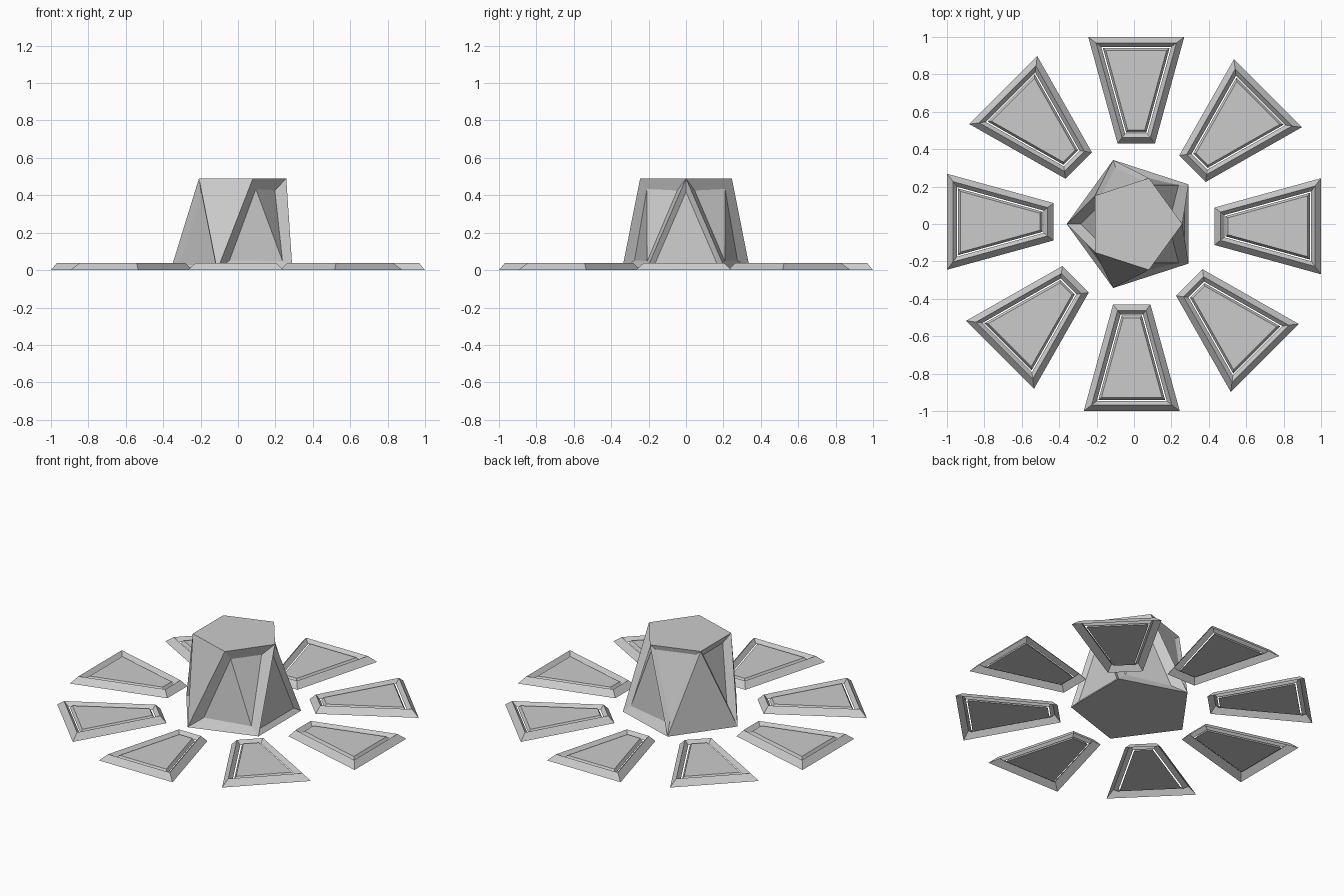
import bpy, bmesh
from math import cos, sin, radians
from mathutils import Matrix

if "Cube" in bpy.data.objects:
    bpy.data.objects.remove(bpy.data.objects["Cube"])


def finish(bm, name):
    mesh = bpy.data.meshes.new(name)
    bm.to_mesh(mesh)
    bm.free()
    ob = bpy.data.objects.new(name, mesh)
    bpy.context.collection.objects.link(ob)
    return ob


def trapezoid(bm, inset, z):
    """Petal outline pointing along +x, evenly inset, at height z."""
    def half(r):
        return 0.1 + (r - 0.43) * 0.275 - 1.037 * inset
    r0, r1, shift = 0.43 + inset, 1.0 - inset, -0.012
    pts = [(r0, -half(r0)), (r1, -half(r1)), (r1, half(r1)), (r0, half(r0))]
    return [bm.verts.new((x, y + shift, z)) for x, y in pts]


def skin(bm, loops):
    for a, b in zip(loops, loops[1:]):
        n = len(a)
        for i in range(n):
            j = (i + 1) % n
            bm.faces.new((a[i], a[j], b[j], b[i]))


# Central gem: five-sided antiprism
bm = bmesh.new()
bot = [bm.verts.new((0.36 * cos(radians(36 + 72 * k)), 0.36 * sin(radians(36 + 72 * k)), 0)) for k in range(5)]
top = [bm.verts.new((0.258 * cos(radians(72 * k)), 0.258 * sin(radians(72 * k)), 0.49)) for k in range(5)]
bm.faces.new(bot[::-1])
bm.faces.new(top)
up, down = [], []
for k in range(5):
    up.append(bm.faces.new((bot[k - 1], bot[k], top[k])))
    down.append(bm.faces.new((top[(k + 1) % 5], top[k], bot[k])))
bm.normal_update()

# Sunken framed panels: two-facet windows, then single facets
for faces, width, depth in (
        ([up[4], down[4]], 0.055, -0.04),
        ([up[1], down[0]], 0.055, -0.04),
        ([down[2]], 0.04, -0.035),
        ([up[3]], 0.03, -0.02),
        ([up[0]], 0.028, -0.02),
        ([down[1]], 0.025, -0.015)):
    bmesh.ops.inset_region(bm, faces=faces, thickness=width, depth=depth,
                           use_boundary=True, use_even_offset=True)
finish(bm, "center_gem")

# Eight petals: a ridged frame around a separate bevelled plate
for k in range(8):
    turn = Matrix.Rotation(radians(45 * k), 4, 'Z')

    bm = bmesh.new()
    skin(bm, [trapezoid(bm, d, z) for d, z in ((0, 0), (0.032, 0.038), (0.053, 0.014))])
    finish(bm, f"petal_frame_{k + 1}").data.transform(turn)

    bm = bmesh.new()
    loops = [trapezoid(bm, d, z) for d, z in ((0.06, 0.01), (0.072, 0.03))]
    skin(bm, loops)
    bm.faces.new(loops[0][::-1])
    bm.faces.new(loops[-1])
    finish(bm, f"petal_plate_{k + 1}").data.transform(turn)
